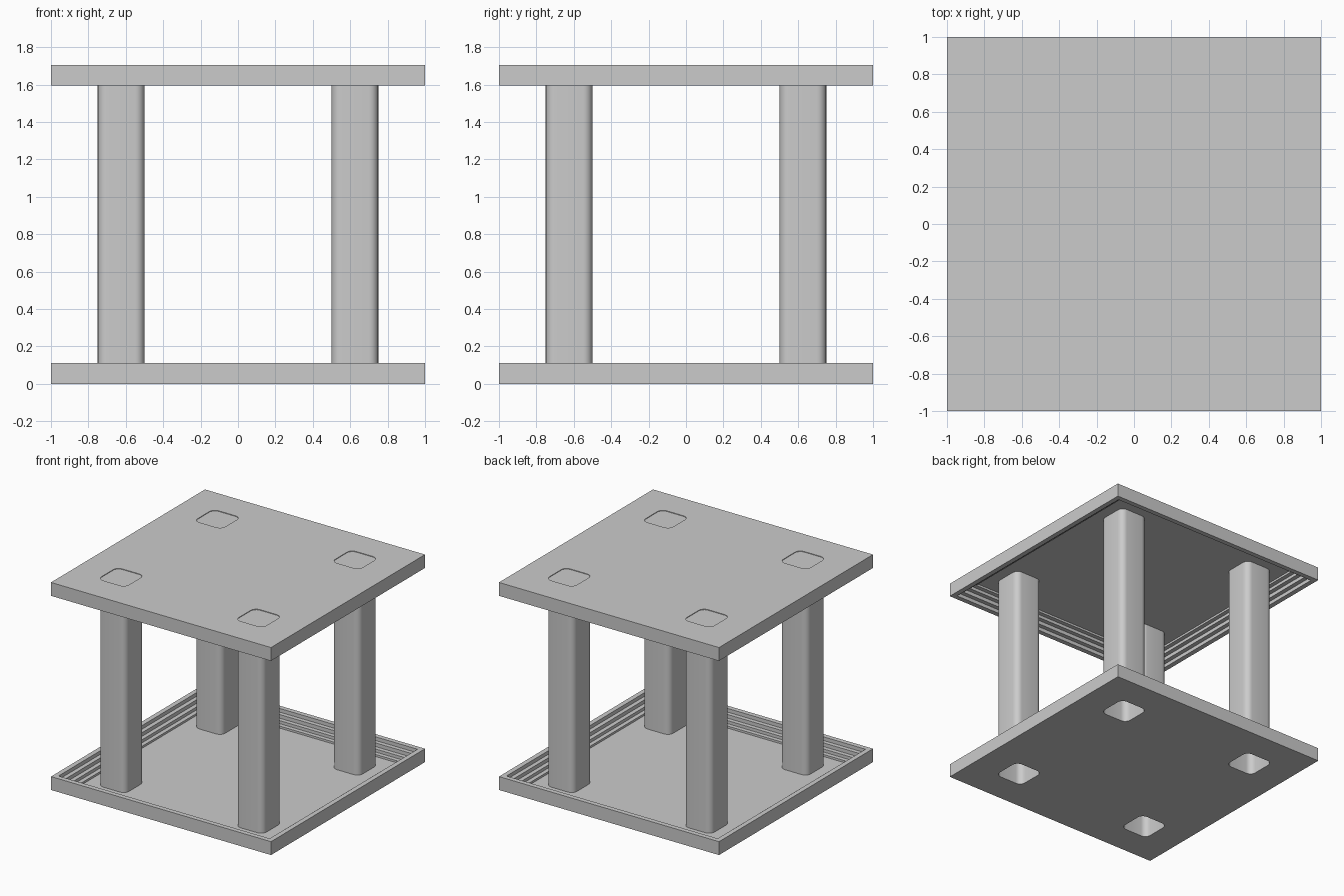
import bpy, bmesh, math

if "Cube" in bpy.data.objects:
    bpy.data.objects.remove(bpy.data.objects["Cube"])

POST_C = 0.625      # post centre offset
POST_H = 0.125      # post half width
POST_R = 0.05       # post corner radius
TOP = 1.705
FLOOR = 0.008


def rounded_square(cx, cy, seg=6):
    pts = []
    k = POST_H - POST_R
    for q, (sx, sy) in enumerate([(1, 1), (-1, 1), (-1, -1), (1, -1)]):
        for i in range(seg + 1):
            a = math.pi / 2 * (q + i / seg)
            pts.append((cx + sx * k + POST_R * math.cos(a),
                        cy + sy * k + POST_R * math.sin(a)))
    return pts


def square(inset):
    h = 1 - inset
    return [(-h, -h), (h, -h), (h, h), (-h, h)]


def ring(bm, pts, z):
    return [bm.verts.new((x, y, z)) for x, y in pts]


def bridge(bm, a, b):
    n = len(a)
    for i in range(n):
        j = (i + 1) % n
        bm.faces.new((a[i], a[j], b[j], b[i]))


def loop_edges(bm, r):
    out = []
    for i in range(len(r)):
        pair = (r[i], r[(i + 1) % len(r)])
        out.append(bm.edges.get(pair) or bm.edges.new(pair))
    return out


def finish(bm, name):
    bmesh.ops.recalc_face_normals(bm, faces=bm.faces[:])
    me = bpy.data.meshes.new(name)
    bm.to_mesh(me)
    bm.free()
    ob = bpy.data.objects.new(name, me)
    bpy.context.collection.objects.link(ob)
    return ob


CORNERS = [(x, y) for x in (-POST_C, POST_C) for y in (-POST_C, POST_C)]


# Shallow tray: thin holed sheet with a stepped moulding around the rim
def tray(name, flip):
    bm = bmesh.new()
    profile = [(0, 0), (0, 0.11), (0.04, 0.11), (0.04, 0.08), (0.075, 0.08),
               (0.075, 0.05), (0.11, 0.05), (0.11, 0.025), (0.145, 0.025),
               (0.145, FLOOR)]
    rings = [ring(bm, square(d), z) for d, z in profile]
    for a, b in zip(rings, rings[1:]):
        bridge(bm, a, b)
    outer, inner = loop_edges(bm, rings[0]), loop_edges(bm, rings[-1])
    for cx, cy in CORNERS:
        lo = ring(bm, rounded_square(cx, cy), 0)
        hi = ring(bm, rounded_square(cx, cy), FLOOR)
        bridge(bm, lo, hi)
        outer += loop_edges(bm, lo)
        inner += loop_edges(bm, hi)
    for edges in (outer, inner):
        bmesh.ops.triangle_fill(bm, use_beauty=True, use_dissolve=False, edges=edges)
    if flip:
        for v in bm.verts:
            v.co.z = TOP - v.co.z
    return finish(bm, name)


tray("bottom_tray", False)
tray("top_tray", True)

# Hollow posts: open underneath, capped just below the top surface
for (cx, cy), label in zip(CORNERS, ("front_left", "back_left", "front_right", "back_right")):
    bm = bmesh.new()
    lo = ring(bm, rounded_square(cx, cy), 0)
    hi = ring(bm, rounded_square(cx, cy), TOP - 0.005)
    bridge(bm, lo, hi)
    bm.faces.new(hi)
    post = finish(bm, label + "_post")
    bpy.ops.object.select_all(action='DESELECT')
    post.select_set(True)
    bpy.context.view_layer.objects.active = post
    bpy.ops.object.shade_smooth_by_angle(angle=math.radians(35))
